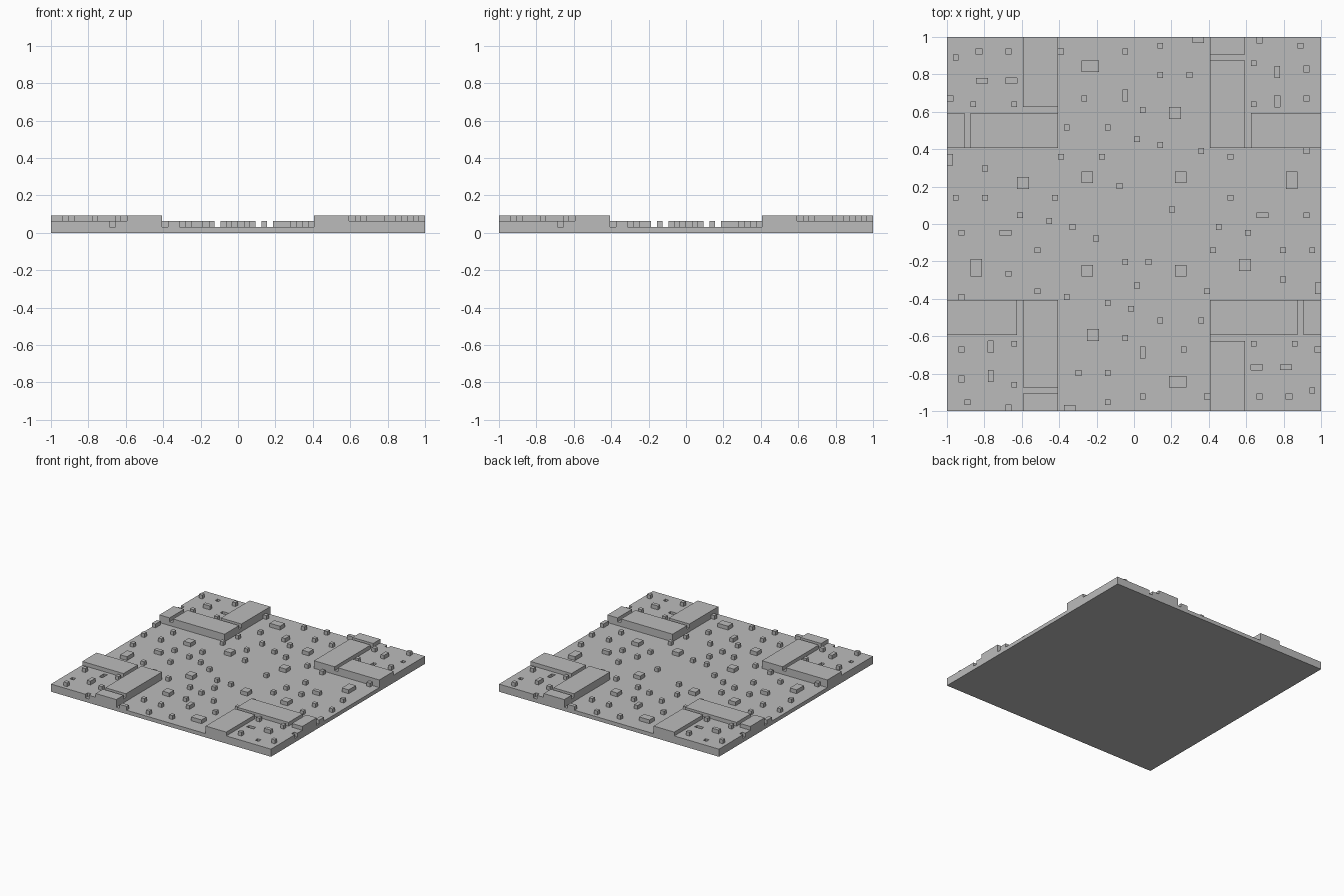
import bpy, bmesh, math
from mathutils import Matrix, Vector

cube = bpy.data.objects.get("Cube")
if cube:
    bpy.data.objects.remove(cube, do_unlink=True)

U = 1 / 32          # one grid cell, also the height of every layer

stone = bpy.data.materials.new("plain_grey")
stone.use_nodes = True
GREY = (0.5, 0.5, 0.5, 1)
stone.diffuse_color = GREY
stone.node_tree.nodes["Principled BSDF"].inputs["Base Color"].default_value = GREY


def boxes_mesh(name, cells, z0, z1, keep_bottom=False):
    """Mesh of boxes given as (x, y[, width, depth]) in grid cells."""
    bm = bmesh.new()
    for cell in cells:
        x, y, w, d = cell if len(cell) == 4 else (*cell, 1, 1)
        size = Matrix.Diagonal((w * U, d * U, (z1 - z0) * U, 1))
        centre = Vector((x + w / 2, y + d / 2, (z0 + z1) / 2)) * U
        made = bmesh.ops.create_cube(bm, size=1, matrix=Matrix.Translation(centre) @ size)
        if not keep_bottom:
            faces = {f for v in made["verts"] for f in v.link_faces}
            low = [f for f in faces if f.normal.z < -0.5 or
                   all(abs(v.co.z - z0 * U) < 1e-5 for v in f.verts)]
            bmesh.ops.delete(bm, geom=low, context='FACES')
    mesh = bpy.data.meshes.new(name)
    bm.to_mesh(mesh)
    bm.free()
    mesh.materials.append(stone)
    return mesh


def place(name, mesh, turn=0):
    ob = bpy.data.objects.new(name, mesh)
    ob.rotation_euler.z = turn * math.pi / 2
    bpy.context.collection.objects.link(ob)
    return ob


# Base slab
place("base_slab", boxes_mesh("base_slab", [(-32, -32, 64, 64)], 0, 1, True))

# Raised corner platform with sunken pits
slab = place("corner_blank", boxes_mesh("corner_blank", [(13, 13, 19, 19)], 1, 2, True))
cutter = place("pit_cutter", boxes_mesh(
    "pit_cutter", [(21, 31, 1, 2), (29, 26), (24, 20, 1, 2)], 0.5, 3, True))
cutter.hide_render = True
cut = slab.modifiers.new("pits", 'BOOLEAN')
cut.operation = 'DIFFERENCE'
cut.solver = 'EXACT'
cut.object = cutter
bpy.context.view_layer.update()
platform = bpy.data.meshes.new_from_object(
    slab.evaluated_get(bpy.context.evaluated_depsgraph_get()))
platform.name = "corner_platform"
for ob in (slab, cutter):
    bpy.data.objects.remove(ob, do_unlink=True)

# Walls on the inner edges of each platform, split by narrow gaps
walls = boxes_mesh("corner_walls", [(13, 13, 6, 15), (13, 29, 6, 3), (20, 13, 12, 6)], 2, 3)

# Studs on the platform
corner_studs = boxes_mesh("corner_studs", [
    (28, 30), (20, 27), (24, 25, 1, 2), (20, 20), (29, 21)], 2, 3)

# Studs on the low floor
floor_studs = boxes_mesh("floor_studs", [
    (4, 30), (10, 31, 2, 1), (4, 25), (9, 25), (1, 19), (6, 18, 2, 2),
    (0, 14), (4, 13), (11, 12), (16, 11), (29, 12), (7, 7, 2, 2),
    (26, 6, 2, 3), (6, 2), (16, 4), (21, 1, 2, 1), (29, 1)], 1, 2)

# Four identical quarters
for turn, corner in enumerate(("back_left", "back_right", "front_right", "front_left")):
    place(corner + "_platform", platform, turn)
    place(corner + "_walls", walls, turn)
    place(corner + "_platform_studs", corner_studs, turn)
    place(corner + "_floor_studs", floor_studs, turn)

# Studs that break the symmetry
single = boxes_mesh("odd_studs", [
    (-6, 11), (-9, 21), (-22, -9), (8, -22), (-11, -1), (0, -11), (-2, -7)], 1, 2)
place("odd_studs", single)
